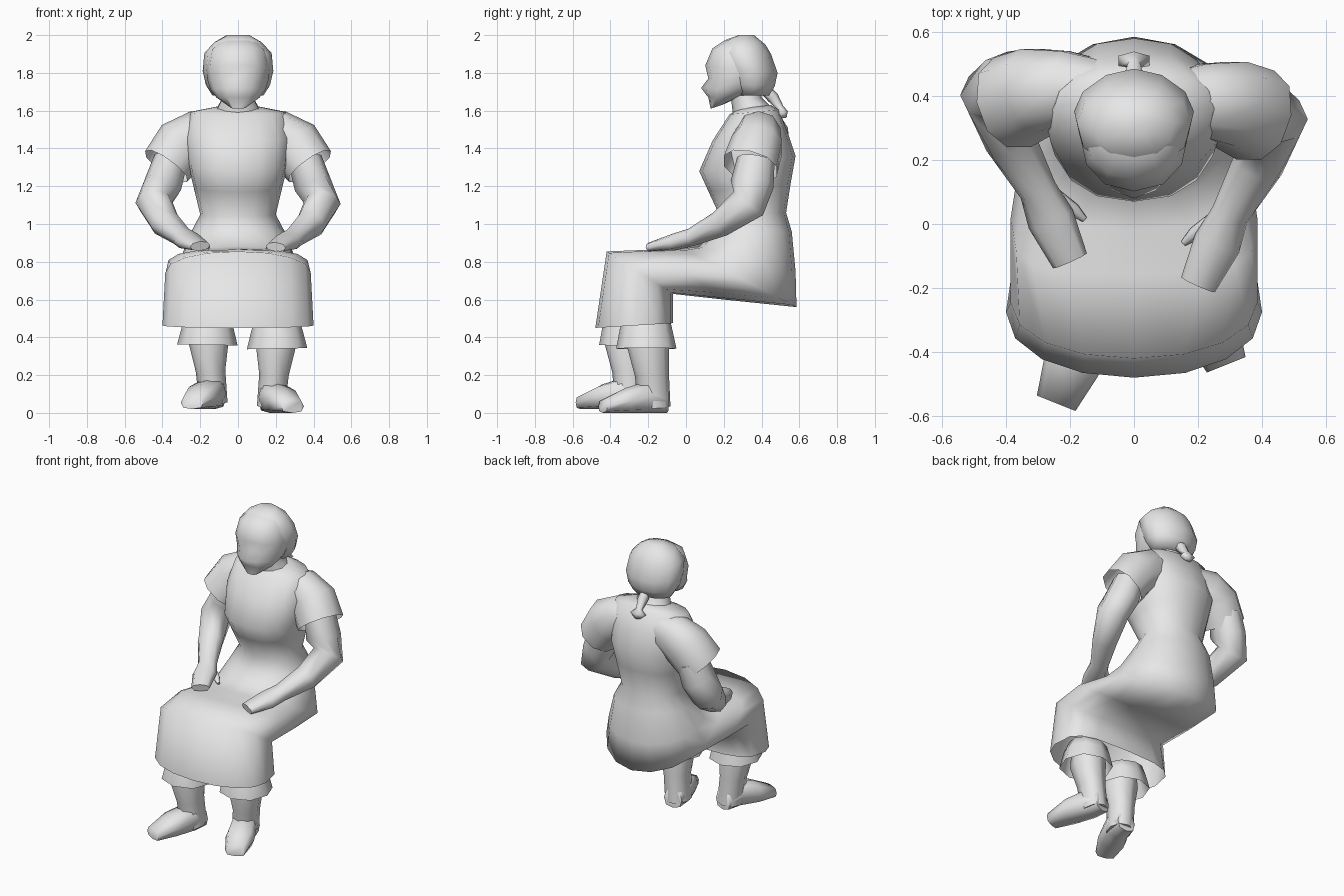
import bpy, bmesh, math
from mathutils import Vector

grey = bpy.data.materials.new("plain_grey")
grey.diffuse_color = (0.8, 0.8, 0.8, 1)


def oval(n, power, back=None):
    """Unit superellipse points; the far half may use another power."""
    pts = []
    for i in range(n):
        a = 2 * math.pi * i / n
        s, c = math.sin(a), math.cos(a)
        p = power if c > 0 or back is None else back
        pts.append((math.copysign(abs(s) ** (2 / p), s),
                    math.copysign(abs(c) ** (2 / p), c)))
    return pts


def skin(name, rings, cap_start=True, cap_end=True, crease=75):
    """Bridge a list of equal rings into one smooth object."""
    bm = bmesh.new()
    rows = [[bm.verts.new(p) for p in ring] for ring in rings]
    n = len(rows[0])
    for r0, r1 in zip(rows, rows[1:]):
        for i in range(n):
            j = (i + 1) % n
            bm.faces.new((r0[i], r0[j], r1[j], r1[i]))
    if cap_start:
        bm.faces.new(rows[0])
    if cap_end:
        bm.faces.new(rows[-1])
    bmesh.ops.recalc_face_normals(bm, faces=bm.faces)
    me = bpy.data.meshes.new(name)
    bm.to_mesh(me)
    bm.free()
    me.materials.append(grey)
    ob = bpy.data.objects.new(name, me)
    bpy.context.collection.objects.link(ob)
    bpy.ops.object.select_all(action='DESELECT')
    ob.select_set(True)
    bpy.context.view_layer.objects.active = ob
    bpy.ops.object.shade_smooth_by_angle(angle=math.radians(crease))
    return ob


def body(name, sections, n=12, **opts):
    """Sections: front y, front z, back y, back z, half width, powers."""
    rings = []
    for fy, fz, by, bz, hw, *powers in sections:
        mid = Vector((0, (fy + by) / 2, (fz + bz) / 2))
        half = Vector((0, (fy - by) / 2, (fz - bz) / 2))
        rings.append([mid + half * c + Vector((hw * s, 0, 0))
                      for s, c in oval(n, *powers)])
    return skin(name, rings, **opts)


def tube(name, sections, side=1, shift=(0, 0, 0), ref=(1, 0, 0),
         n=8, power=2.2, flat=False, **opts):
    """Sections: x, y, z, half size along ref, half size across."""
    cs = [Vector((s[0] * side, s[1], s[2])) + Vector(shift) for s in sections]
    rings = []
    for k, s in enumerate(sections):
        t = cs[min(k + 1, len(cs) - 1)] - cs[max(k - 1, 0)]
        if flat:
            t.z = 0
        t.normalize()
        u = Vector(ref)
        u = (u - t * u.dot(t)).normalized()
        v = t.cross(u)
        rings.append([cs[k] + u * s[3] * a + v * s[4] * b
                      for a, b in oval(n, power)])
    return skin(name, rings, **opts)


# Dress: bodice, lap and hanging hem in one bent loft
body("dress", [
    (0.28, 1.61, 0.45, 1.63, 0.11, 2),
    (0.23, 1.58, 0.49, 1.605, 0.25, 2.2),
    (0.14, 1.44, 0.54, 1.48, 0.28, 2.2),
    (0.07, 1.28, 0.58, 1.36, 0.265, 2.3),
    (0.12, 1.17, 0.555, 1.22, 0.235, 2.2),
    (0.18, 1.04, 0.53, 1.06, 0.20, 2),
    (0.14, 0.95, 0.56, 0.96, 0.25, 2.2),
    (0.07, 0.88, 0.58, 0.75, 0.305, 2.4, 2),
    (-0.02, 0.87, 0.585, 0.56, 0.345, 2.8, 1.95),
    (-0.16, 0.865, 0.20, 0.60, 0.385, 3.5, 2.1),
    (-0.42, 0.855, -0.07, 0.63, 0.385, 2.1, 2.8),
    (-0.48, 0.45, -0.07, 0.475, 0.40, 2.1, 3.5),
], n=16, cap_end=False, crease=180)

# Neck and head, the nose drawn out of the middle of the face
body("neck", [
    (0.23, 1.72, 0.40, 1.74, 0.085, 2),
    (0.24, 1.65, 0.40, 1.67, 0.09, 2),
    (0.25, 1.57, 0.47, 1.60, 0.13, 2),
], n=10)
body("head", [
    (0.13, 1.61, 0.19, 1.63, 0.045, 2.2),
    (0.118, 1.67, 0.28, 1.67, 0.115, 2),
    (0.08, 1.72, 0.38, 1.70, 0.145, 1.75, 2),
    (0.118, 1.77, 0.42, 1.74, 0.16, 2.2),
    (0.102, 1.84, 0.46, 1.80, 0.17, 2.2),
    (0.14, 1.93, 0.44, 1.90, 0.155, 2.2),
    (0.20, 1.97, 0.41, 1.955, 0.11, 2.2),
    (0.27, 1.99, 0.36, 1.99, 0.05, 2),
])

# Hair shell behind the face, and ponytail
body("hair", [
    (0.28, 1.68, 0.445, 1.68, 0.135, 2.8, 1.8),
    (0.25, 1.74, 0.47, 1.73, 0.17, 2.8, 1.8),
    (0.22, 1.82, 0.485, 1.80, 0.187, 2.8, 1.8),
    (0.18, 1.91, 0.45, 1.90, 0.178, 2.4, 1.9),
    (0.21, 1.975, 0.42, 1.95, 0.125, 2.2),
    (0.28, 2.00, 0.36, 2.00, 0.06, 2),
])
tube("ponytail", [
    (0, 0.42, 1.71, 0.03, 0.03),
    (0, 0.46, 1.67, 0.032, 0.032),
    (0, 0.50, 1.615, 0.02, 0.018),
    (0, 0.51, 1.59, 0.055, 0.03),
    (0, 0.515, 1.56, 0.02, 0.018),
], n=6)

for label, side in (("right", 1), ("left", -1)):
    left = side < 0
    # Short flared sleeves growing out of the shoulder, slanted at the hem
    tube(label + "_sleeve", [
        (0.08, 0.38, 1.48, 0.09, 0.10),
        (0.21, 0.385, 1.465, 0.12, 0.138),
        (0.30, 0.375, 1.415, 0.14, 0.15),
        (0.38, 0.34, 1.305, 0.15, 0.138),
    ], side, (0, 0.04 if left else 0, 0), ref=(0, 1, 0), n=10, cap_end=False)
    # Bent arm with the hand resting on the lap
    reach = (0, 0.075 if left else 0, 0.005 if left else 0)
    tube(label + "_arm", [
        (0.355, 0.37, 1.34, 0.09, 0.10),
        (0.395, 0.35, 1.21, 0.10, 0.115),
        (0.445, 0.33, 1.11, 0.098, 0.10),
        (0.385, 0.18, 1.00, 0.082, 0.07),
        (0.30, 0.03, 0.93, 0.06, 0.048),
        (0.26, -0.06, 0.905, 0.075, 0.045),
        (0.20, -0.19, 0.878, 0.058, 0.025),
    ], side, reach)
    tube(label + "_thumb", [
        (0.25, 0.02, 0.91, 0.02, 0.02),
        (0.19, -0.03, 0.885, 0.022, 0.02),
        (0.155, -0.06, 0.87, 0.01, 0.01),
    ], side, reach, n=6)

    # Trouser cuff, shin and foot; the left leg is set further forward
    step = (0.045, -0.12, 0.02) if left else (0, 0, 0)
    hang = (0.045, -0.09, 0.02) if left else (0, 0, 0)
    tube(label + "_cuff", [
        (0.20, -0.20, 0.50, 0.11, 0.12),
        (0.205, -0.21, 0.44, 0.135, 0.14),
        (0.207, -0.21, 0.34, 0.16, 0.16),
    ], side, hang, n=8, cap_end=False)
    tube(label + "_shin", [
        (0.205, -0.20, 0.46, 0.09, 0.10),
        (0.20, -0.20, 0.35, 0.105, 0.11),
        (0.19, -0.18, 0.20, 0.078, 0.09),
        (0.175, -0.17, 0.03, 0.075, 0.088),
    ], side, step)
    tube(label + "_foot", [
        (0.168, -0.10, 0.06, 0.06, 0.06),
        (0.185, -0.20, 0.085, 0.08, 0.085),
        (0.24, -0.32, 0.066, 0.09, 0.066),
        (0.288, -0.44, 0.035, 0.065, 0.035),
    ], side, step, flat=True, power=2.8)
